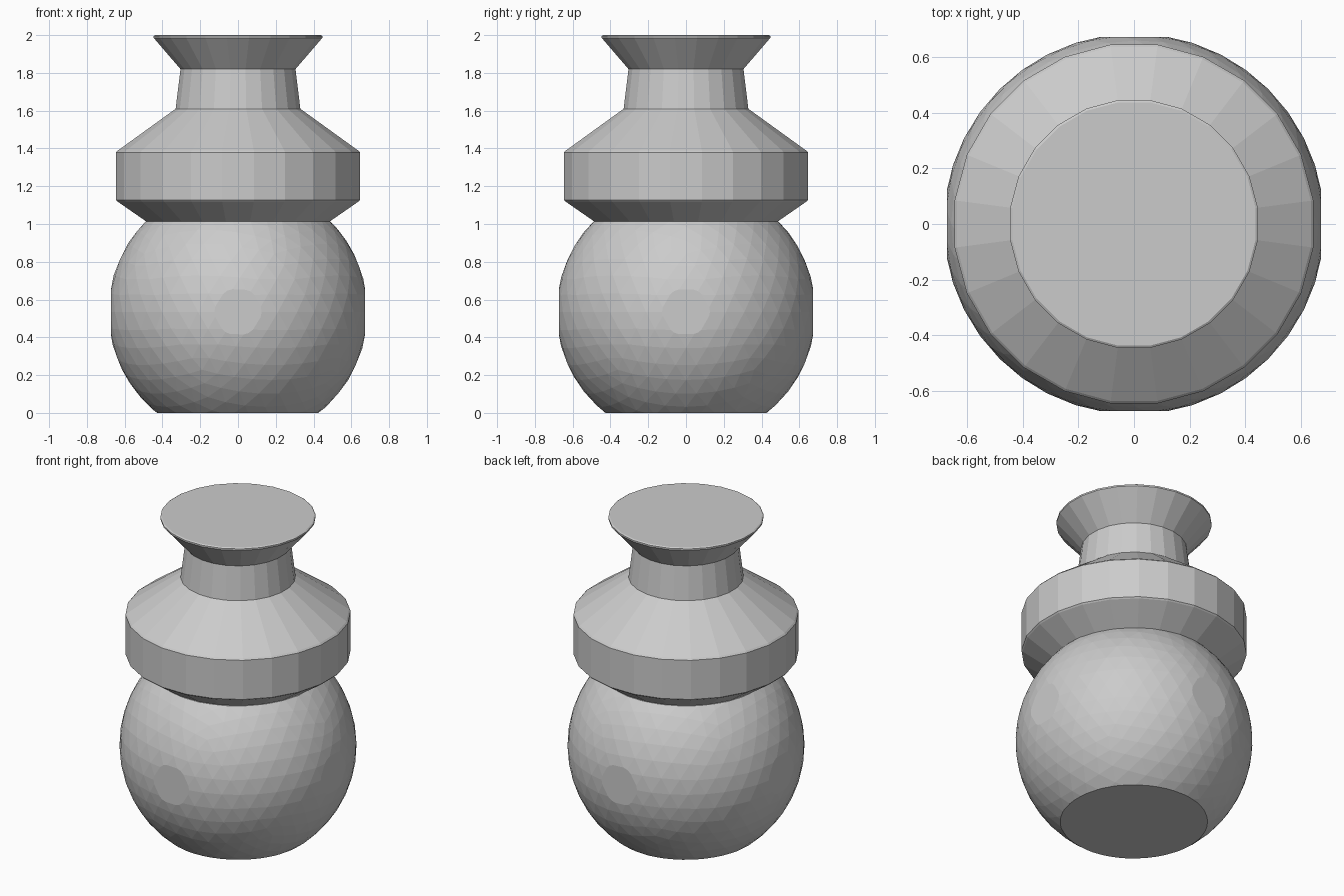
import bpy, bmesh, math
from mathutils import Vector

cube = bpy.data.objects.get("Cube")
if cube:
    bpy.data.objects.remove(cube)

# One plain grey for the whole vessel
grey = bpy.data.materials.new("plain_grey")
grey.use_nodes = True
colour = (0.6, 0.6, 0.6, 1)
grey.diffuse_color = colour
grey.node_tree.nodes["Principled BSDF"].inputs["Base Color"].default_value = colour


def make_object(name, bm):
    bmesh.ops.recalc_face_normals(bm, faces=bm.faces)
    mesh = bpy.data.meshes.new(name)
    bm.to_mesh(mesh)
    bm.free()
    mesh.materials.append(grey)
    obj = bpy.data.objects.new(name, mesh)
    bpy.context.collection.objects.link(obj)
    return obj


def slice_flat(bm, point, normal):
    """Cut away everything beyond a plane and close the hole with a flat face."""
    cut = bmesh.ops.bisect_plane(bm, geom=bm.verts[:] + bm.edges[:] + bm.faces[:],
                                 plane_co=point, plane_no=normal, clear_outer=True)
    edges = [e for e in cut["geom_cut"] if isinstance(e, bmesh.types.BMEdge)]
    bmesh.ops.contextual_create(bm, geom=edges)


# Faceted round body: flat base, flat top under the collar, four flat side spots
CENTRE = Vector((0, 0, 0.535))
bm = bmesh.new()
bmesh.ops.create_icosphere(bm, subdivisions=4, radius=0.686)
bmesh.ops.translate(bm, verts=bm.verts, vec=CENTRE)
slice_flat(bm, (0, 0, 0), (0, 0, -1))
slice_flat(bm, (0, 0, 1.012), (0, 0, 1))
for i in range(4):
    angle = i * math.pi / 2
    side = Vector((round(math.cos(angle)), round(math.sin(angle)), 0))
    slice_flat(bm, CENTRE + side * 0.673, side)
make_object("round_body", bm)

# Collar, shoulder, neck and flared rim turned from one profile (radius, height)
PROFILE = [(0.485, 1.01), (0.645, 1.12), (0.652, 1.128), (0.652, 1.378), (0.643, 1.388),
           (0.333, 1.61), (0.307, 1.82), (0.45, 1.985), (0.45, 1.995), (0.442, 2.0)]
SIDES = 24
bm = bmesh.new()
rings = []
for radius, height in PROFILE:
    ring = []
    for i in range(SIDES):
        a = (i + 0.5) * math.tau / SIDES
        ring.append(bm.verts.new((radius * math.cos(a), radius * math.sin(a), height)))
    rings.append(ring)
for low, high in zip(rings, rings[1:]):
    for i in range(SIDES):
        j = (i + 1) % SIDES
        bm.faces.new((low[i], low[j], high[j], high[i]))
bm.faces.new(rings[0])
bm.faces.new(rings[-1])
make_object("collar_neck_and_rim", bm)
